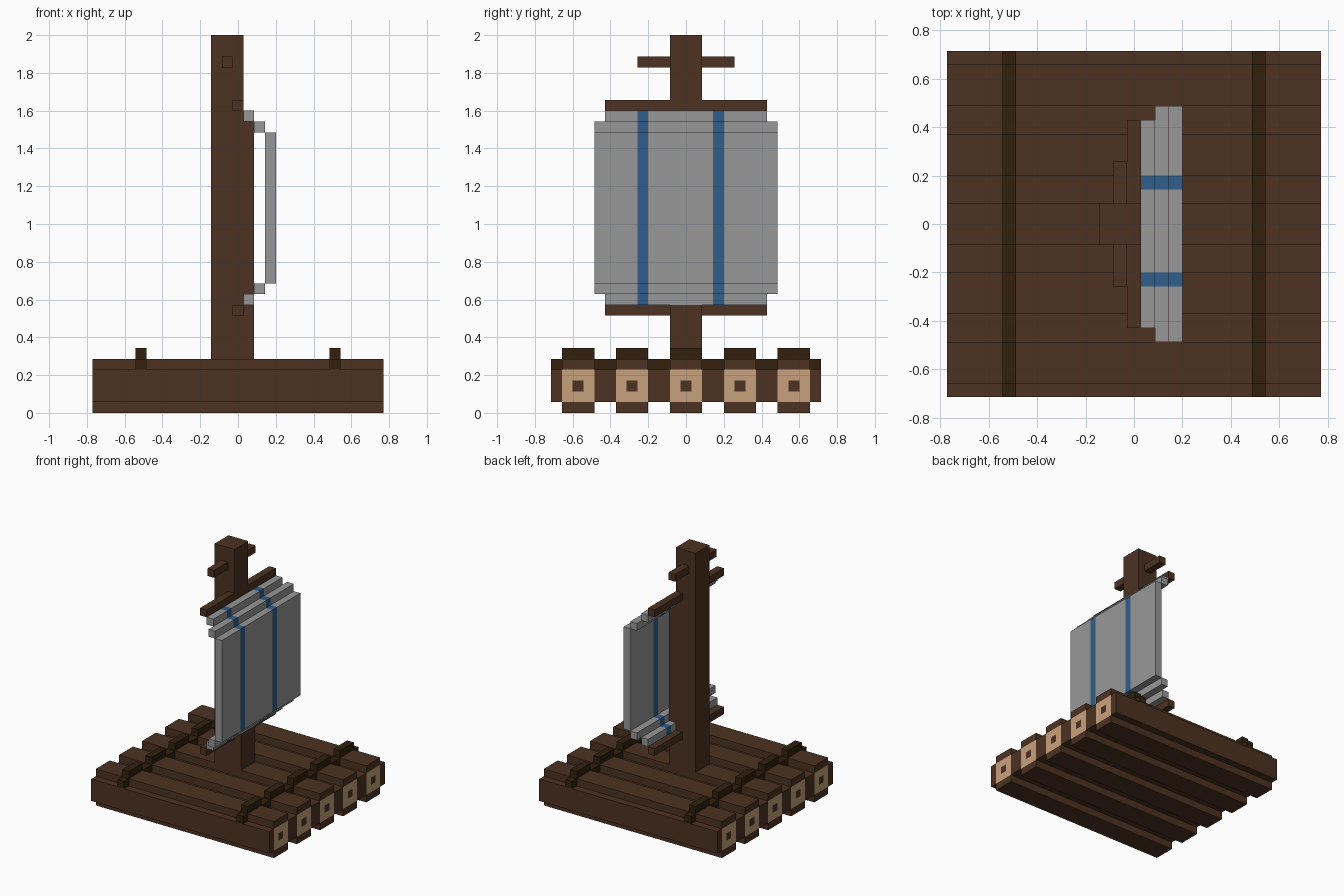
import bpy, bmesh

if "Cube" in bpy.data.objects:
    bpy.data.objects.remove(bpy.data.objects["Cube"])

V = 2 / 35  # one block unit; all sizes below are in blocks


def material(name, r, g, b):
    def lin(c):
        c /= 255
        return c / 12.92 if c <= 0.04045 else ((c + 0.055) / 1.055) ** 2.4
    m = bpy.data.materials.new(name)
    m.diffuse_color = (lin(r), lin(g), lin(b), 1)
    m.use_nodes = True
    m.node_tree.nodes["Principled BSDF"].inputs["Base Color"].default_value = m.diffuse_color
    return m


BARK = material("bark brown", 77, 50, 34)
ROPE = material("dark rope", 50, 32, 13)
WOOD = material("cut wood", 200, 161, 124)
CLOTH = material("grey cloth", 151, 151, 151)
BLUE = material("blue stripe", 48, 94, 140)


def finish(name, bm, mats):
    bmesh.ops.remove_doubles(bm, verts=bm.verts, dist=1e-5)
    bmesh.ops.recalc_face_normals(bm, faces=bm.faces)
    me = bpy.data.meshes.new(name)
    bm.to_mesh(me)
    bm.free()
    for m in mats:
        me.materials.append(m)
    ob = bpy.data.objects.new(name, me)
    bpy.context.collection.objects.link(ob)
    return ob


def quad(bm, pts, mat=0):
    f = bm.faces.new([bm.verts.new([c * V for c in p]) for p in pts])
    f.material_index = mat


def boxes(name, parts, mat):
    """Object made of boxes given as (x0, x1, y0, y1, z0, z1)."""
    me = bpy.data.meshes.new(name)
    bm = bmesh.new()
    for x0, x1, y0, y1, z0, z1 in parts:
        vs = bmesh.ops.create_cube(bm, size=1)["verts"]
        for v in vs:
            v.co = (V * (x1 if v.co.x > 0 else x0),
                    V * (y1 if v.co.y > 0 else y0),
                    V * (z1 if v.co.z > 0 else z0))
    bm.to_mesh(me)
    bm.free()
    me.materials.append(mat)
    ob = bpy.data.objects.new(name, me)
    bpy.context.collection.objects.link(ob)


def log(name, yc):
    """Log with notched corners, pale cut ends and a dark core."""
    bm = bmesh.new()
    L = 13.5
    cells = {(i, j) for i in range(-2, 3) for j in range(-2, 3) if abs(i * j) < 4}
    for i, j in cells:
        y0, y1, z0, z1 = yc + i - .5, yc + i + .5, j + 2, j + 3
        m = 1 if max(abs(i), abs(j)) == 1 else 0
        for x in (-L, L):
            quad(bm, [(x, y0, z0), (x, y1, z0), (x, y1, z1), (x, y0, z1)], m)
        for d, (ya, za, yb, zb) in {(-1, 0): (y0, z0, y0, z1), (1, 0): (y1, z0, y1, z1),
                                    (0, -1): (y0, z0, y1, z0), (0, 1): (y0, z1, y1, z1)}.items():
            if (i + d[0], j + d[1]) not in cells:
                quad(bm, [(-L, ya, za), (L, ya, za), (L, yb, zb), (-L, yb, zb)])
    finish(name, bm, [BARK, WOOD])


# Raft logs
for n in range(-2, 3):
    log(f"log_{n + 3}", 5 * n)

# Lashing ropes that step over the logs and dip into the grooves
grooves = [(-12.5, -11.5), (11.5, 12.5)] + [(c - 1, c + 1) for c in (-7.5, -2.5, 2.5, 7.5)]
for side, x in (("left", -9.5), ("right", 8.5)):
    parts = [(x, x + 1, 5 * n - 1.5, 5 * n + 1.5, 5, 6) for n in range(-2, 3)]
    parts += [(x, x + 1, a, b, 4, 5) for a, b in grooves]
    boxes(f"rope_{side}", parts, ROPE)

# Mast, with a thicker front below the top of the sail
boxes("mast", [(-2.5, .5, -1.5, 1.5, 5, 35)], BARK)
boxes("mast_front", [(.5, 1.5, -1.5, 1.5, 5, 10), (.5, 1.5, -1.5, 1.5, 11, 27)], BARK)


# Yards and top peg, sticking out on both sides of the mast
def bar(name, x, z, reach):
    boxes(name, [(x, x + 1, -reach, -1.5, z, z + 1), (x, x + 1, 1.5, reach, z, z + 1)], BARK)


bar("lower_yard", -.5, 9, 7.5)
bar("upper_yard", -.5, 28, 7.5)
bar("top_peg", -1.5, 32, 4.5)

# Billowing sail in stepped layers, split across its width into cloth and stripes
layers = [(.5, 10, 11, 7.5), (.5, 27, 28, 7.5), (1.5, 11, 12, 8.5),
          (1.5, 26, 27, 8.5), (2.5, 12, 26, 8.5)]
cloth, stripes = [], []
for x, z0, z1, w in layers:
    cuts = [-w, -4.5, -3.5, 2.5, 3.5, w]
    for k in range(5):
        (stripes if k % 2 else cloth).append((x, x + 1, cuts[k], cuts[k + 1], z0, z1))
boxes("sail", cloth, CLOTH)
boxes("sail_stripes", stripes, BLUE)
